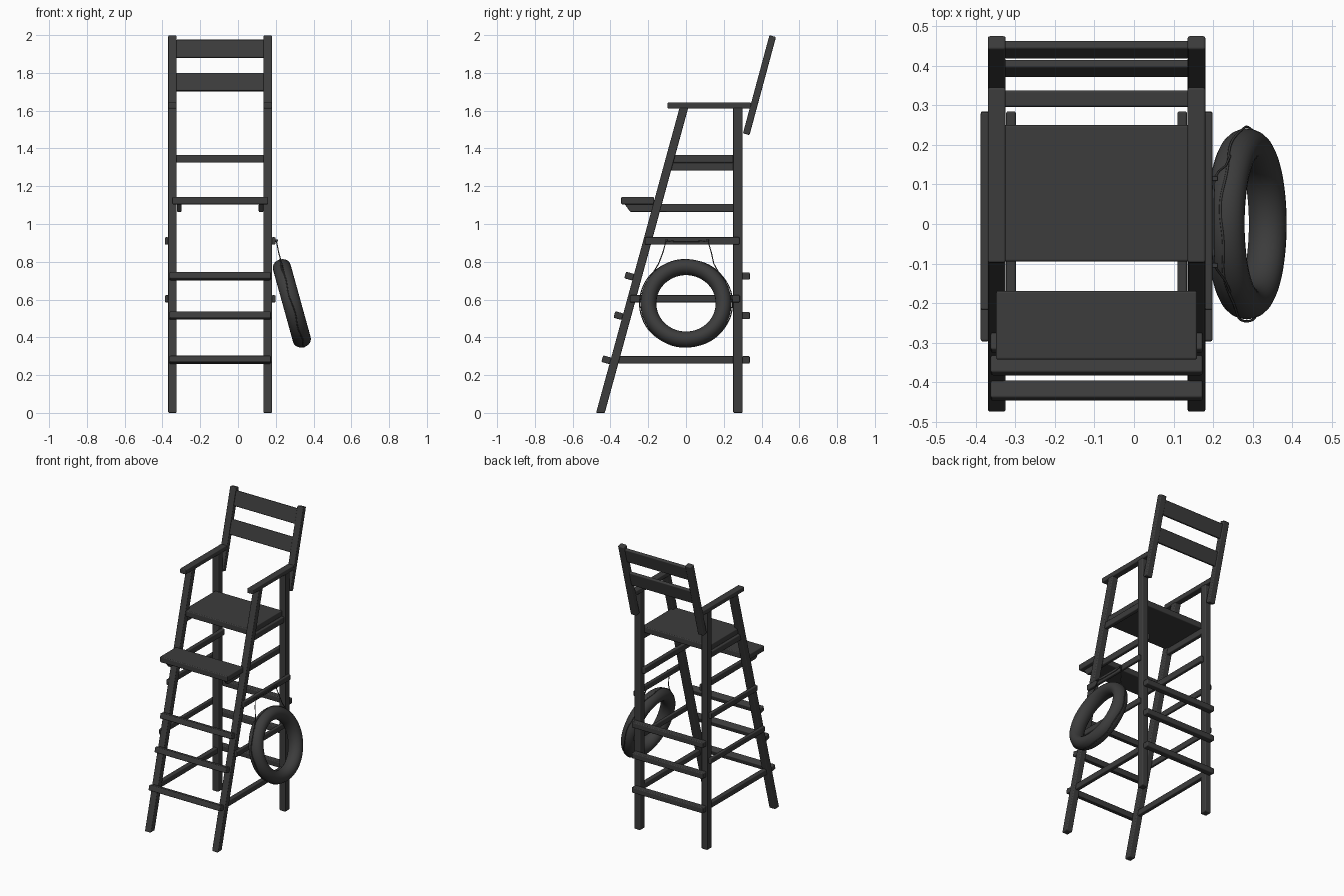
import bpy, bmesh, math
from mathutils import Vector, Matrix

if "Cube" in bpy.data.objects:
    bpy.data.objects.remove(bpy.data.objects["Cube"])

CX = -0.0945                     # centre plane of the chair
TILT = 0.442 / 1.615             # front leg slope, y per z

# Dark grey finish shared by every part
dark = bpy.data.materials.new("dark_grey")
dark.diffuse_color = (0.045, 0.045, 0.045, 1)
dark.use_nodes = True
dark.node_tree.nodes["Principled BSDF"].inputs["Base Color"].default_value = dark.diffuse_color


def leg_y(z):
    return -0.452 + TILT * z


def prism(name, profile, x0, x1, bevel=0.006):
    """Extrude a (y, z) profile from x0 to x1 with softened edges."""
    bm = bmesh.new()
    face = bm.faces.new([bm.verts.new((x0, y, z)) for y, z in profile])
    ext = bmesh.ops.extrude_face_region(bm, geom=[face])
    verts = [g for g in ext['geom'] if isinstance(g, bmesh.types.BMVert)]
    bmesh.ops.translate(bm, verts=verts, vec=(x1 - x0, 0, 0))
    bmesh.ops.recalc_face_normals(bm, faces=bm.faces)
    for f in bm.faces:
        f.smooth = True
    me = bpy.data.meshes.new(name)
    bm.to_mesh(me)
    bm.free()
    me.materials.append(dark)
    ob = bpy.data.objects.new(name, me)
    bpy.context.collection.objects.link(ob)
    mod = ob.modifiers.new("soft_edges", 'BEVEL')
    mod.width = bevel
    mod.segments = 3
    mod.harden_normals = True


def rect(y0, y1, z0, z1):
    return [(y0, z0), (y1, z0), (y1, z1), (y0, z1)]


def slanted(yc, zc, w, h, angle):
    """Rectangle turned so its height leans towards +y."""
    c, s = math.cos(angle), math.sin(angle)
    return [(yc + a * c + b * s, zc - a * s + b * c)
            for a, b in ((-w/2, -h/2), (w/2, -h/2), (w/2, h/2), (-w/2, h/2))]


def pair(name, profile, d0, d1):
    """Same part on both sides of the chair's centre plane."""
    prism("left_" + name, profile, CX - d1, CX - d0)
    prism("right_" + name, profile, CX + d0, CX + d1)


# Legs and armrests
pair("front_leg", [(-0.476, 0), (-0.430, 0), (0.012, 1.616), (-0.034, 1.616)], 0.23, 0.275)
pair("back_leg", rect(0.25, 0.299, 0, 1.616), 0.23, 0.275)
pair("armrest", rect(-0.098, 0.345, 1.611, 1.643), 0.23, 0.275)

# Leaning backrest posts and slats
lean = math.atan2(0.139, 0.515)
pair("back_post", slanted(0.389, 1.735, 0.036, 0.538, lean), 0.23, 0.275)
for name, z in (("upper_back_slat", 1.927), ("lower_back_slat", 1.751)):
    y = 0.389 + (z - 1.735) * math.tan(lean)
    prism(name, slanted(y, z, 0.022, 0.098, lean), CX - 0.235, CX + 0.235)

# Seat with its side rails
prism("seat", rect(-0.095, 0.25, 1.325, 1.366), CX - 0.252, CX + 0.252)
pair("seat_rail", rect(leg_y(1.3), 0.26, 1.283, 1.325), 0.235, 0.265)

# Footrest with chamfered supports
prism("footrest", rect(-0.343, -0.169, 1.104, 1.143), CX - 0.254, CX + 0.254)
pair("footrest_support", [(-0.325, 1.106), (-0.295, 1.064), (0.285, 1.064), (0.285, 1.106)],
     0.204, 0.229)

# Side rails: lowest set between the legs, others fixed outside
pair("lower_side_rail", rect(leg_y(0.28), 0.26, 0.261, 0.300), 0.235, 0.265)
pair("middle_side_rail", rect(-0.297, 0.285, 0.585, 0.623), 0.272, 0.293)
pair("upper_side_rail", rect(-0.218, 0.283, 0.891, 0.930), 0.272, 0.293)

# Front and back rungs
for i, z in enumerate((0.281, 0.515, 0.724)):
    prism(f"front_rung_{i}", slanted(leg_y(z) - 0.046, z, 0.046, 0.036, math.atan(TILT)),
          CX - 0.268, CX + 0.268)
    prism(f"back_rung_{i}", rect(0.296, 0.338, z - 0.019, z + 0.019), CX - 0.268, CX + 0.268)

# Life ring leaning against the right side
bpy.ops.mesh.primitive_torus_add(major_radius=0.199, minor_radius=0.042,
                                 major_segments=64, minor_segments=20)
ring = bpy.context.object
ring.name = "life_ring"
place = Matrix.Translation((0.285, 0, 0.58)) @ Matrix.Rotation(math.radians(90 - 15.5), 4, 'Y')
ring.data.transform(place @ Matrix.Diagonal((1, 1, 1.15, 1)))
ring.data.materials.append(dark)
bpy.ops.object.shade_smooth()


def rope(name, points, cyclic=False):
    cu = bpy.data.curves.new(name, 'CURVE')
    cu.dimensions = '3D'
    cu.bevel_depth = 0.003
    cu.bevel_resolution = 2
    cu.use_fill_caps = True
    sp = cu.splines.new('POLY')
    sp.points.add(len(points) - 1)
    for p, co in zip(sp.points, points):
        p.co = (*co, 1)
    sp.use_cyclic_u = cyclic
    sp.use_smooth = True
    cu.materials.append(dark)
    ob = bpy.data.objects.new(name, cu)
    bpy.context.collection.objects.link(ob)


# Grab line round the rim, slack at the sides
line = []
for i in range(96):
    a = 2 * math.pi * i / 96
    r = 0.240 + 0.006 * math.sin(a) ** 2
    line.append(place @ Vector((r * math.cos(a), r * math.sin(a), 0.004 * math.sin(8 * a))))
rope("grab_line", line, True)

# Hanging rope over the upper side rail
rope("hanging_rope", [(0.243, -0.172, 0.745), (0.232, -0.145, 0.79), (0.215, -0.122, 0.85),
                      (0.203, -0.105, 0.912), (0.200, -0.06, 0.908), (0.200, 0.06, 0.908),
                      (0.203, 0.115, 0.912), (0.215, 0.134, 0.85), (0.232, 0.147, 0.79),
                      (0.243, 0.172, 0.745)])

# Pegs that hold the rope
for i, y in enumerate((-0.105, 0.115)):
    prism(f"rope_peg_{i}", rect(y - 0.006, y + 0.006, 0.907, 0.919), 0.19, 0.212, 0.002)
